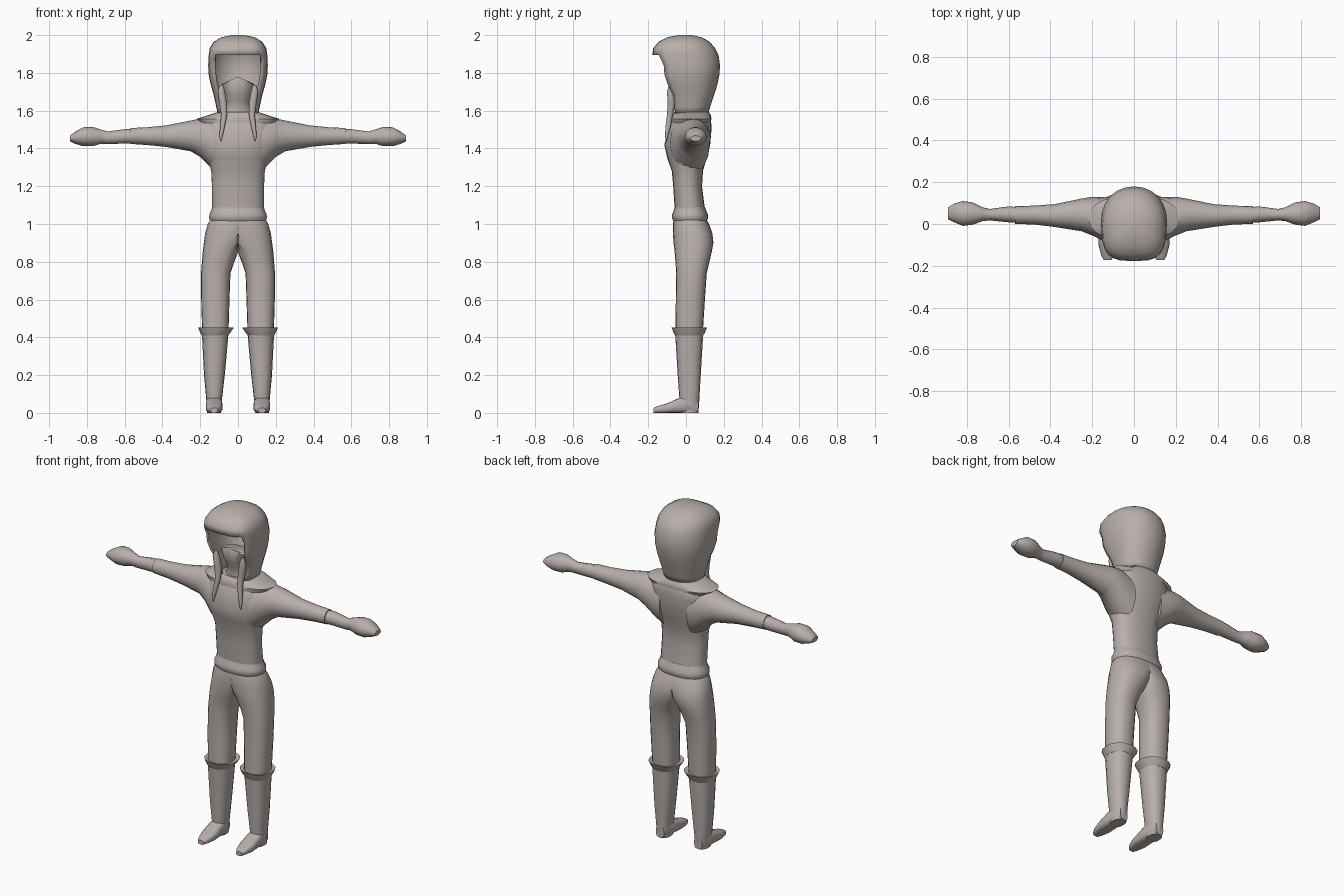
import bpy, bmesh, math

mat = bpy.data.materials.new("warm_grey")
mat.diffuse_color = (0.48, 0.43, 0.41, 1)


def finish(name, bm, mirror=False, angle=50):
    bmesh.ops.remove_doubles(bm, verts=bm.verts, dist=0.0005)
    bmesh.ops.recalc_face_normals(bm, faces=bm.faces)
    me = bpy.data.meshes.new(name)
    bm.to_mesh(me)
    bm.free()
    me.materials.append(mat)
    ob = bpy.data.objects.new(name, me)
    bpy.context.collection.objects.link(ob)
    bpy.ops.object.select_all(action='DESELECT')
    ob.select_set(True)
    bpy.context.view_layer.objects.active = ob
    bpy.ops.object.shade_smooth_by_angle(angle=math.radians(angle))
    if mirror:
        m = ob.modifiers.new("mirror", 'MIRROR')
        m.use_clip = True
    return ob


def loft(axis, sections, n=16, power=1.0, back_power=None, caps=True, clamp=False):
    """Rings along an axis; each section is (position, a_min, a_max, b_min, b_max)."""
    bm = bmesh.new()
    rings = []
    for p, a0, a1, b0, b1 in sections:
        ring = []
        for i in range(n):
            t = 2 * math.pi * i / n
            s, c = math.sin(t), -math.cos(t)
            e = power if c < 0 or back_power is None else back_power
            a = (a0 + a1) / 2 + (a1 - a0) / 2 * math.copysign(abs(s) ** e, s)
            b = (b0 + b1) / 2 + (b1 - b0) / 2 * math.copysign(abs(c) ** e, c)
            co = {'z': (a, b, p), 'x': (p, a, b), 'y': (a, p, b)}[axis]
            if clamp:
                co = (max(co[0], 0), co[1], co[2])
            ring.append(bm.verts.new(co))
        rings.append(ring)
    for r, q in zip(rings, rings[1:]):
        for i in range(n):
            j = (i + 1) % n
            bm.faces.new((r[i], r[j], q[j], q[i]))
    if caps:
        bm.faces.new(rings[0])
        bm.faces.new(rings[-1])
    return bm


def body(rows):
    return [(z, -x, x, f, b) for z, x, f, b in rows]


# Tunic body with rolled hem
finish("tunic", loft('z', body([
    (1.08, .138, -.06, .10), (1.2, .138, -.068, .085), (1.28, .142, -.075, .09),
    (1.35, .16, -.1, .11), (1.42, .18, -.115, .128), (1.5, .195, -.095, .135),
    (1.55, .19, -.075, .133), (1.585, .11, -.06, .12)]), 20, .85))
finish("tunic_hem", loft('z', body([
    (1.015, .145, -.065, .11), (1.03, .153, -.074, .117), (1.05, .152, -.074, .117),
    (1.068, .143, -.066, .108), (1.09, .137, -.06, .1)]), 20, .85))
# Shoulder collar
finish("collar", loft('z', body([
    (1.535, .2, -.08, .128), (1.557, .218, -.08, .135),
    (1.575, .16, -.075, .132), (1.592, .11, -.062, .122)]), 20, .85), angle=35)

# Sleeves, then gloves with hands
finish("sleeve", loft('x', [
    (.09, -.09, .125, 1.26, 1.57), (.14, -.085, .128, 1.295, 1.567),
    (.2, -.055, .13, 1.355, 1.558), (.25, -.035, .122, 1.385, 1.548),
    (.38, -.014, .095, 1.408, 1.522), (.48, -.002, .088, 1.418, 1.512),
    (.57, .0, .085, 1.424, 1.508)], 16), True)
finish("glove", loft('x', [
    (.54, .004, .08, 1.427, 1.503), (.6, .008, .084, 1.426, 1.502),
    (.69, .017, .072, 1.423, 1.49), (.725, .014, .08, 1.425, 1.5),
    (.77, -.003, .103, 1.412, 1.514), (.82, -.009, .11, 1.412, 1.512),
    (.86, .008, .098, 1.424, 1.49), (.89, .022, .08, 1.438, 1.468)], 12), True)

# Trousers: each half is a leg that widens into the pelvis
finish("trousers", loft('z', [
    (1.03, -.142, .142, -.063, .105), (1.0, -.16, .16, -.07, .122),
    (.95, -.12, .174, -.069, .14), (.9, -.06, .181, -.066, .145),
    (.85, -.008, .187, -.06, .136), (.8, .019, .191, -.056, .124),
    (.74, .04, .196, -.052, .11), (.6, .045, .195, -.054, .1),
    (.44, .05, .19, -.056, .09)], 20, .85, clamp=True), True)

# Boots with flared cuffs and pointed feet
finish("boot", loft('z', [
    (.44, .05, .192, -.06, .092), (.4, .052, .19, -.056, .09),
    (.2, .07, .18, -.044, .078), (.06, .086, .167, -.034, .07),
    (.0, .09, .163, -.03, .066)], 16, .85), True)
finish("boot_cuff", loft('z', [
    (.41, .052, .192, -.058, .092), (.425, .04, .2, -.066, .1),
    (.452, .022, .212, -.076, .112), (.445, .05, .19, -.055, .09)], 16, .9), True, 40)
finish("foot", loft('y', [
    (-.172, .108, .145, 0, .026), (-.15, .095, .157, 0, .036),
    (-.1, .082, .17, 0, .05), (-.035, .082, .17, 0, .08),
    (.03, .085, .167, 0, .09), (.066, .1, .152, 0, .07)], 16, .65), True)

# Hair: full crown with a face opening cut in the front below the fringe
hair = loft('z', body([
    (1.575, .105, -.06, .115), (1.62, .115, -.075, .128), (1.68, .128, -.09, .148),
    (1.74, .145, -.125, .167), (1.79, .155, -.145, .177), (1.84, .158, -.15, .18),
    (1.895, .155, -.178, .172), (1.93, .15, -.174, .155), (1.965, .128, -.145, .125),
    (1.988, .09, -.1, .085), (2.0, .035, -.04, .03)]), 24, .62, .95, caps=False)
hair.verts.ensure_lookup_table()
hair.faces.new(hair.verts[-24:])
opening = []
for f in hair.faces:
    c = f.calc_center_median()
    if c.z < 1.89 and c.y < 0 and abs(c.x) < .74 * (.105 + .3 * (min(c.z, 1.8) - 1.6)):
        opening.append(f)
bmesh.ops.delete(hair, geom=opening, context='FACES')
hair_ob = finish("hair", hair)
shell = hair_ob.modifiers.new("thickness", 'SOLIDIFY')
shell.thickness = .012
shell.offset = -1

# Neck and lower face, raised to a ridge in the middle
face = loft('z', body([
    (1.56, .1, -.058, .09), (1.6, .075, -.05, .08), (1.65, .062, -.06, .07),
    (1.69, .078, -.078, .06), (1.735, .092, -.088, .05), (1.74, .08, -.085, .04)]), 16)
for v in face.verts:
    if v.co.z > 1.73:
        v.co.z += .04 * max(0, 1 - abs(v.co.x) / .09) * (1 if v.co.y < 0 else 0)
finish("lower_face", face)

# Long front locks
lock = loft('z', [
    (1.735, .078, .098, -.092, -.07), (1.7, .068, .108, -.1, -.06),
    (1.64, .057, .1, -.098, -.055), (1.58, .056, .09, -.1, -.068),
    (1.52, .068, .095, -.108, -.08), (1.47, .08, .099, -.111, -.094),
    (1.44, .087, .095, -.108, -.102)], 10)
finish("front_lock", lock, True)
